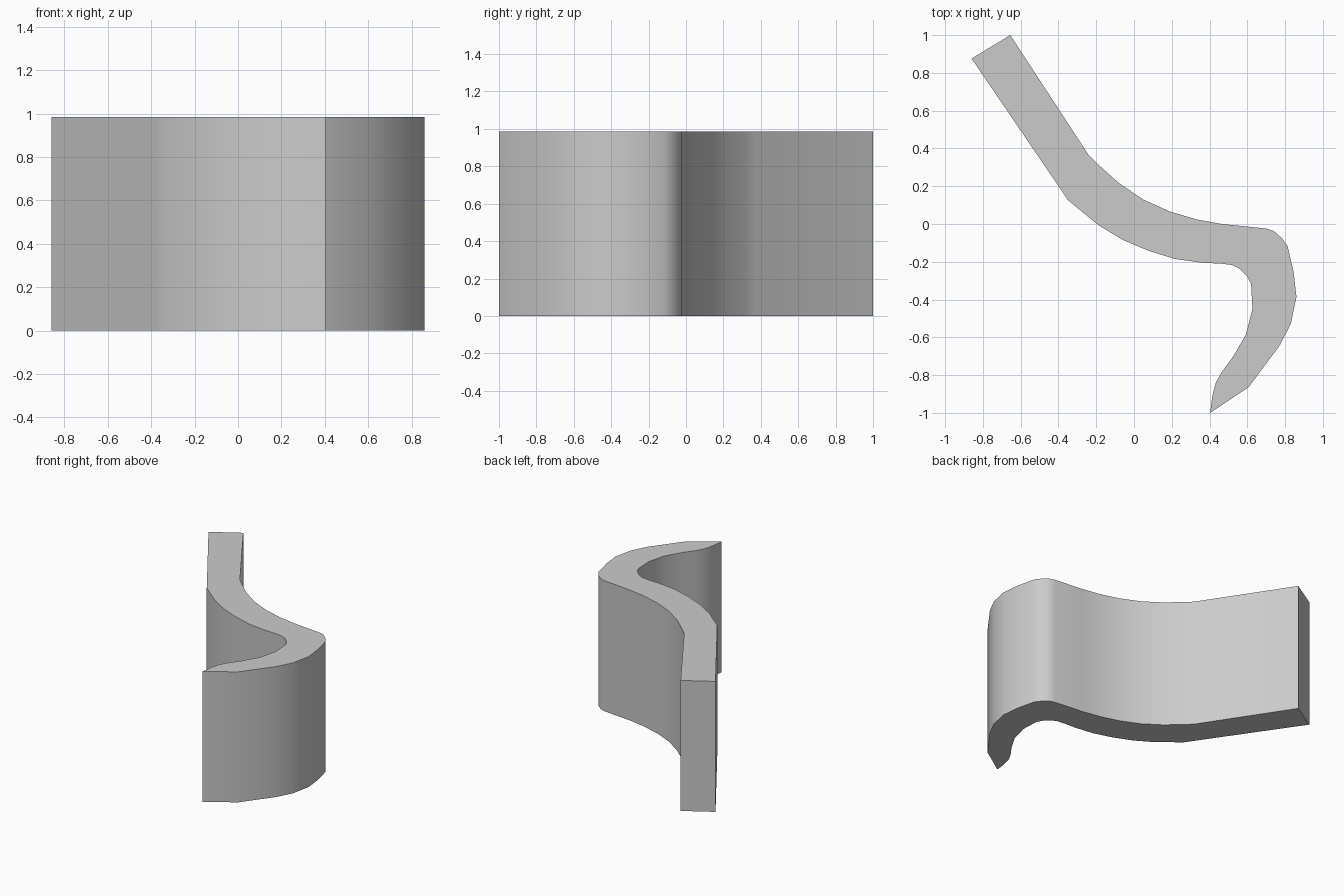
import bpy, bmesh, math

HEIGHT = 0.985

# Outer edge of the curved strip, from the straight end to the tip
outer = [(-0.655, 1.0), (-0.24, 0.365), (-0.195, 0.32), (-0.08, 0.217),
         (0.048, 0.13), (0.19, 0.066), (0.333, 0.024), (0.465, 0.0),
         (0.70, -0.024), (0.74, -0.037), (0.782, -0.074), (0.813, -0.116),
         (0.845, -0.254), (0.86, -0.386), (0.83, -0.53), (0.77, -0.645),
         (0.607, -0.864), (0.403, -1.0)]
# Inner edge, from the tip back to the straight end
inner = [(0.415, -0.91), (0.433, -0.84), (0.465, -0.783), (0.523, -0.704),
         (0.592, -0.587), (0.627, -0.45), (0.62, -0.317), (0.597, -0.275),
         (0.56, -0.238), (0.518, -0.217), (0.465, -0.21), (0.36, -0.205),
         (0.217, -0.185), (0.08, -0.143), (-0.058, -0.085), (-0.19, -0.005),
         (-0.312, 0.095), (-0.35, 0.127), (-0.375, 0.164), (-0.86, 0.876)]

# Curved wall: extrude the profile straight up
bm = bmesh.new()
base = bm.faces.new([bm.verts.new((x, y, 0)) for x, y in outer + inner])
top = bmesh.ops.extrude_face_region(bm, geom=[base], use_keep_orig=True)
bmesh.ops.translate(bm, vec=(0, 0, HEIGHT),
                    verts=[v for v in top["geom"] if isinstance(v, bmesh.types.BMVert)])
bmesh.ops.recalc_face_normals(bm, faces=bm.faces)
mesh = bpy.data.meshes.new("curved_wall")
bm.to_mesh(mesh)
bm.free()
wall = bpy.data.objects.new("curved_wall", mesh)
bpy.context.collection.objects.link(wall)

# Smooth bends with crisp rims and ends
bpy.context.view_layer.objects.active = wall
wall.select_set(True)
bpy.ops.object.shade_smooth_by_angle(angle=math.radians(30))
